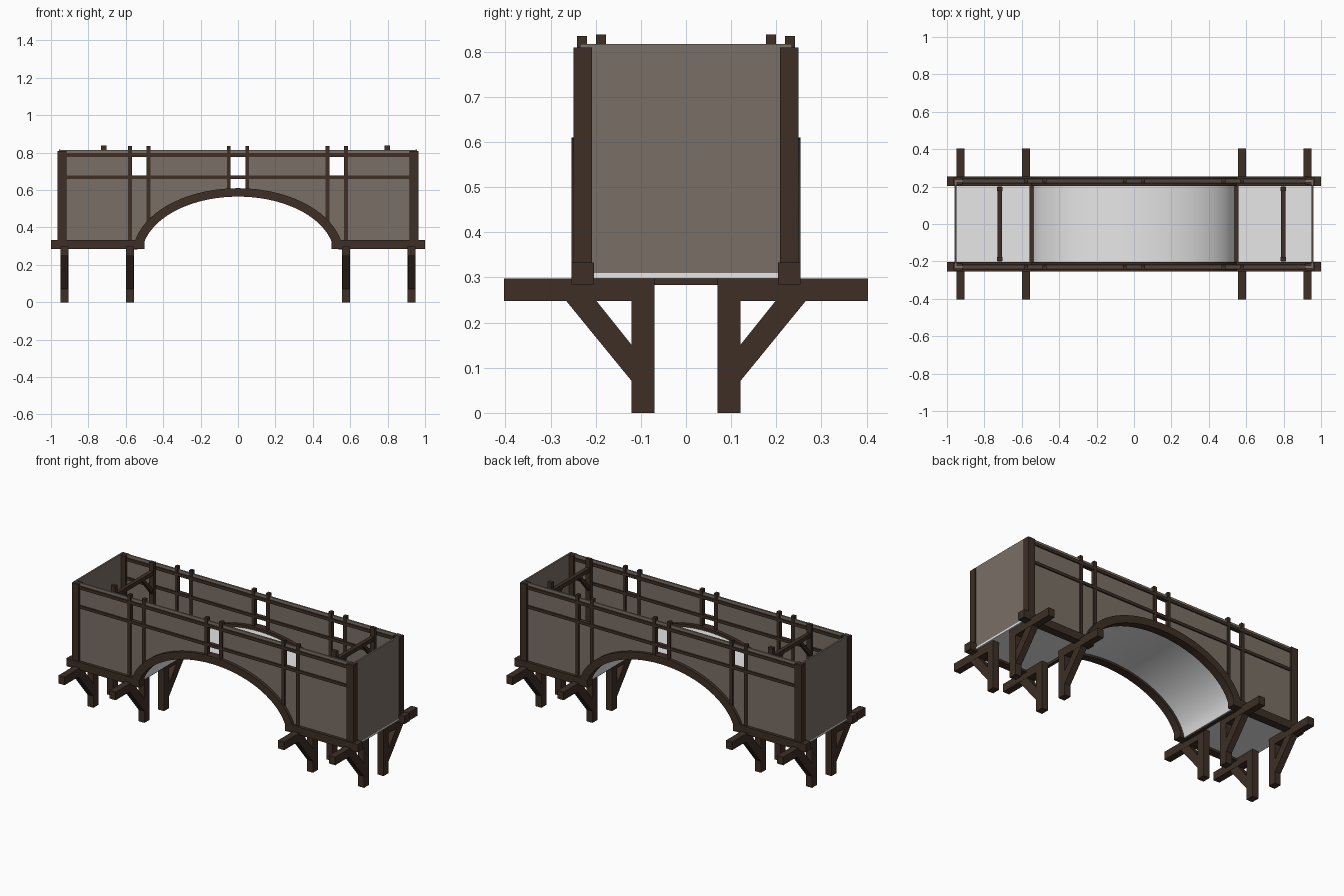
import bpy, bmesh, math
from mathutils import Vector

if "Cube" in bpy.data.objects:
    bpy.data.objects.remove(bpy.data.objects["Cube"])


def mat(name, r, g, b):
    m = bpy.data.materials.new(name)
    m.diffuse_color = (r, g, b, 1)
    m.use_nodes = True
    m.node_tree.nodes["Principled BSDF"].inputs["Base Color"].default_value = m.diffuse_color
    return m


WOOD = mat("dark_wood", .047, .028, .019)
PANEL = mat("grey_brown_panel", .195, .162, .133)
PALE = mat("pale_deck", .8, .8, .8)


def finish(name, bm, m, smooth=False):
    bmesh.ops.recalc_face_normals(bm, faces=bm.faces)
    me = bpy.data.meshes.new(name)
    bm.to_mesh(me)
    bm.free()
    me.materials.append(m)
    ob = bpy.data.objects.new(name, me)
    bpy.context.collection.objects.link(ob)
    if smooth:
        bpy.ops.object.select_all(action='DESELECT')
        ob.select_set(True)
        bpy.context.view_layer.objects.active = ob
        bpy.ops.object.shade_smooth_by_angle(angle=math.radians(30))
    return ob


def add_prism(bm, pts, axis, a, b):
    """Extrude a closed outline along x (pts = y,z) or y (pts = x,z)."""
    def put(p, d):
        return (d, p[0], p[1]) if axis == 'x' else (p[0], d, p[1])
    lo = [bm.verts.new(put(p, a)) for p in pts]
    hi = [bm.verts.new(put(p, b)) for p in pts]
    n = len(pts)
    for i in range(n):
        j = (i + 1) % n
        bm.faces.new((lo[i], lo[j], hi[j], hi[i]))
    bm.faces.new(lo)
    bm.faces.new(hi)


def prism(name, pts, axis, a, b, m, smooth=False):
    bm = bmesh.new()
    add_prism(bm, pts, axis, min(a, b), max(a, b))
    return finish(name, bm, m, smooth)


def box(name, x, y, z, m=WOOD):
    return prism(name, [(x[0], z[0]), (x[1], z[0]), (x[1], z[1]), (x[0], z[1])],
                 'y', y[0], y[1], m)


def span(s, a, b):
    return tuple(sorted((s * a, s * b)))


# Arch curves: semi-ellipses cut off at the beam level
CZ, FOOT = .25, .29


def curve(a, b, n=36):
    t0 = math.asin((FOOT - CZ) / b)
    ts = [t0 + (math.pi - 2 * t0) * i / n for i in range(n + 1)]
    return [(a * math.cos(t), CZ + b * math.sin(t)) for t in ts]


def arch_band(name, outer, inner, y, m):
    bm = bmesh.new()
    o, i = curve(*outer), curve(*inner)
    rows = [[bm.verts.new((p[0], d, p[1])) for p in c]
            for c, d in ((o, y[0]), (o, y[1]), (i, y[1]), (i, y[0]))]
    for r in range(4):
        p, q = rows[r], rows[(r + 1) % 4]
        for k in range(len(p) - 1):
            bm.faces.new((p[k], p[k + 1], q[k + 1], q[k]))
    for k in (0, -1):
        bm.faces.new([r[k] for r in rows])
    return finish(name, bm, m, True)


def bottom(x):
    return CZ + .335 * math.sqrt(max(0, 1 - (x / .54) ** 2)) if abs(x) < .53 else .3


def panel(name, x0, x1, top, y):
    xs = sorted({x0, x1} | {k / 50 for k in range(-48, 49) if x0 < k / 50 < x1})
    pts = [(x, bottom(x)) for x in xs] + [(x1, top), (x0, top)]
    prism(name, pts, 'y', y[0], y[1], PANEL)


# Curved deck and flat end floors
arch_band("arched_deck", (.548, .342), (.535, .328), (-.21, .21), PALE)
for sx in (-1, 1):
    box("end_floor", span(sx, .53, .96), (-.21, .21), (.298, .31), PALE)
    box("floor_cross_beam", span(sx, .538, .558), (-.21, .21), (.283, .325))
    box("end_wall", span(sx, .948, .958), (-.235, .235), (.31, .817), PANEL)

# Side walls with their framing
for sy in (-1, 1):
    beam_y, wall_y = span(sy, .204, .254), span(sy, .225, .235)
    arch_band("arch_beam", (.565, .36), (.515, .315), beam_y, WOOD)
    for sx in (-1, 1):
        box("bottom_beam", span(sx, .5, 1), beam_y, (.285, .333))
        box("corner_post", span(sx, .918, .965), span(sy, .208, .249), (.285, .81))
        panel("outer_wall", *span(sx, .575, .958), .815, wall_y)
        panel("gap_wall", *span(sx, .48, .575), .67, wall_y)
        panel("inner_wall", *span(sx, .05, .48), .815, wall_y)
        box("gap_top_strip", span(sx, .48, .575), wall_y, (.785, .815), PANEL)
        for px, pz in ((.05, .59), (.479, .42), (.577, .32)):
            box("wall_stud", span(sx, px - .01, px + .01),
                span(sy, .219, .242), (pz, .835))
    box("centre_top_strip", (-.05, .05), wall_y, (.785, .815), PANEL)
    for z in ((.66, .678), (.778, .797)):
        box("wall_rail", (-.95, .95), span(sy, .217, .243), z)

# Inner frames standing across the ends
for x in (-.718, .797):
    xs = (x - .015, x + .015)
    box("inner_crossbar", (x - .012, x + .012), (-.2, .2), (.76, .785))
    for sy in (-1, 1):
        box("inner_post", xs, span(sy, .177, .199), (.31, .838))
        prism("inner_brace", [(sy * .18, .64), (sy * .18, .67), (sy * .1, .765),
                              (sy * .075, .765)], 'x', x - .01, x + .01, WOOD)

# Bracket legs below
for x in (-.928, -.578, .578, .928):
    xs = (x - .021, x + .021)
    for sy in (-1, 1):
        box("leg", xs, span(sy, .07, .121), (0, .298))
        box("leg_arm", xs, span(sy, .121, .403), (.248, .298))
        prism("leg_brace", [(sy * .12, .07), (sy * .12, .15), (sy * .2, .25),
                            (sy * .267, .25)], 'x', x - .02, x + .02, WOOD)
